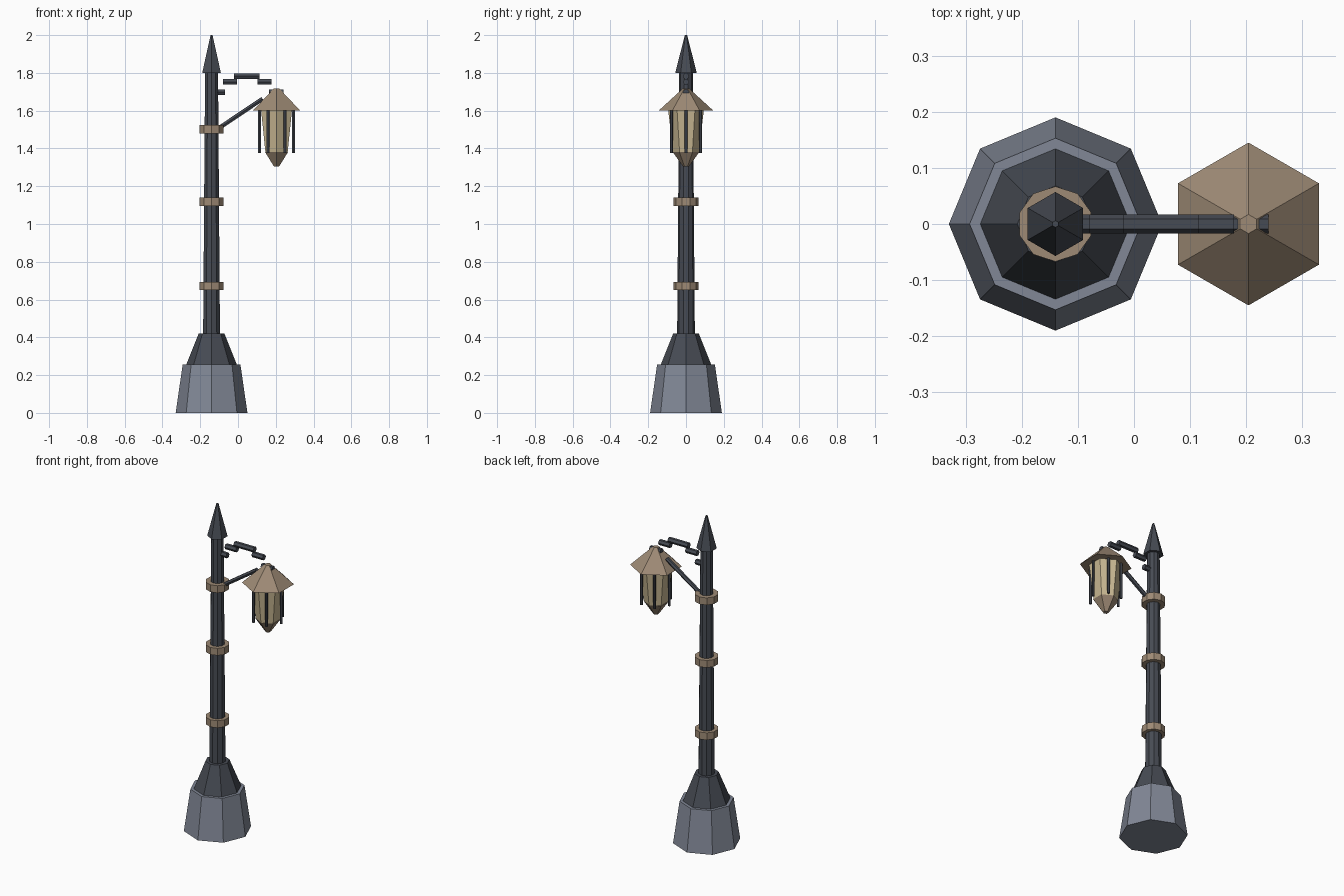
import bpy, bmesh, math
from mathutils import Vector

cube = bpy.data.objects.get("Cube")
if cube:
    bpy.data.objects.remove(cube, do_unlink=True)

POST_X, LAMP_X = -0.14, 0.204


def material(name, rgb):
    m = bpy.data.materials.new(name)
    m.use_nodes = True
    m.diffuse_color = (*rgb, 1)
    m.node_tree.nodes["Principled BSDF"].inputs["Base Color"].default_value = (*rgb, 1)
    return m


STONE = material("grey stone", (0.22, 0.245, 0.305))
IRON = material("dark iron", (0.062, 0.07, 0.087))
BRONZE = material("dull bronze", (0.34, 0.255, 0.178))
GLASS = material("warm glass", (0.58, 0.48, 0.29))


def prism(name, mat, sides, start, end, r1, r2):
    """Flat-sided tapered prism between two points, with a corner facing +y."""
    start, end = Vector(start), Vector(end)
    axis = (end - start).normalized()
    v = Vector((0, 1, 0))
    u = v.cross(axis)
    bm = bmesh.new()
    loops = []
    for centre, r in ((start, r1), (end, r2)):
        loop = []
        for i in range(sides):
            a = math.tau * i / sides
            loop.append(bm.verts.new(centre + r * (v * math.cos(a) + u * math.sin(a))))
        bm.faces.new(loop)
        loops.append(loop)
    for i in range(sides):
        j = (i + 1) % sides
        bm.faces.new((loops[0][i], loops[0][j], loops[1][j], loops[1][i]))
    bmesh.ops.recalc_face_normals(bm, faces=bm.faces)
    mesh = bpy.data.meshes.new(name)
    bm.to_mesh(mesh)
    bm.free()
    mesh.materials.append(mat)
    obj = bpy.data.objects.new(name, mesh)
    bpy.context.collection.objects.link(obj)
    return obj


def upright(name, mat, sides, x, z1, z2, r1, r2, y=0):
    return prism(name, mat, sides, (x, y, z1), (x, y, z2), r1, r2)


# Post
upright("stone_base", STONE, 8, POST_X, 0, 0.255, 0.19, 0.153)
upright("base_collar", IRON, 8, POST_X, 0.25, 0.42, 0.136, 0.068)
upright("post", IRON, 10, POST_X, 0.40, 1.81, 0.047, 0.036)
upright("finial", IRON, 6, POST_X, 1.80, 2.0, 0.057, 0.006)
for i, z in enumerate((0.672, 1.117, 1.502)):
    upright(f"post_ring_{i + 1}", BRONZE, 10, POST_X, z - 0.022, z + 0.022, 0.067, 0.067)

# Stepped arm and its diagonal brace
ARM = ((-0.145, -0.07, 1.698), (-0.08, -0.005, 1.752), (-0.02, 0.115, 1.783),
       (0.103, 0.178, 1.752), (0.165, 0.24, 1.698))
for i, (x1, x2, z) in enumerate(ARM):
    prism(f"arm_segment_{i + 1}", IRON, 6, (x1, 0, z), (x2, 0, z), 0.017, 0.017)
prism("arm_brace", IRON, 6, (-0.12, 0, 1.495), (0.13, 0, 1.663), 0.013, 0.013)

# Lantern
upright("lantern_roof", BRONZE, 6, LAMP_X, 1.60, 1.717, 0.145, 0.017)
upright("lantern_glass", GLASS, 6, LAMP_X, 1.38, 1.60, 0.068, 0.094)
upright("lantern_bottom", BRONZE, 6, LAMP_X, 1.305, 1.382, 0.016, 0.071)
for i in range(6):
    a = math.tau * i / 6
    upright(f"lantern_bar_{i + 1}", IRON, 6, LAMP_X + 0.09 * math.cos(a),
            1.377, 1.605, 0.008, 0.008, 0.09 * math.sin(a))
